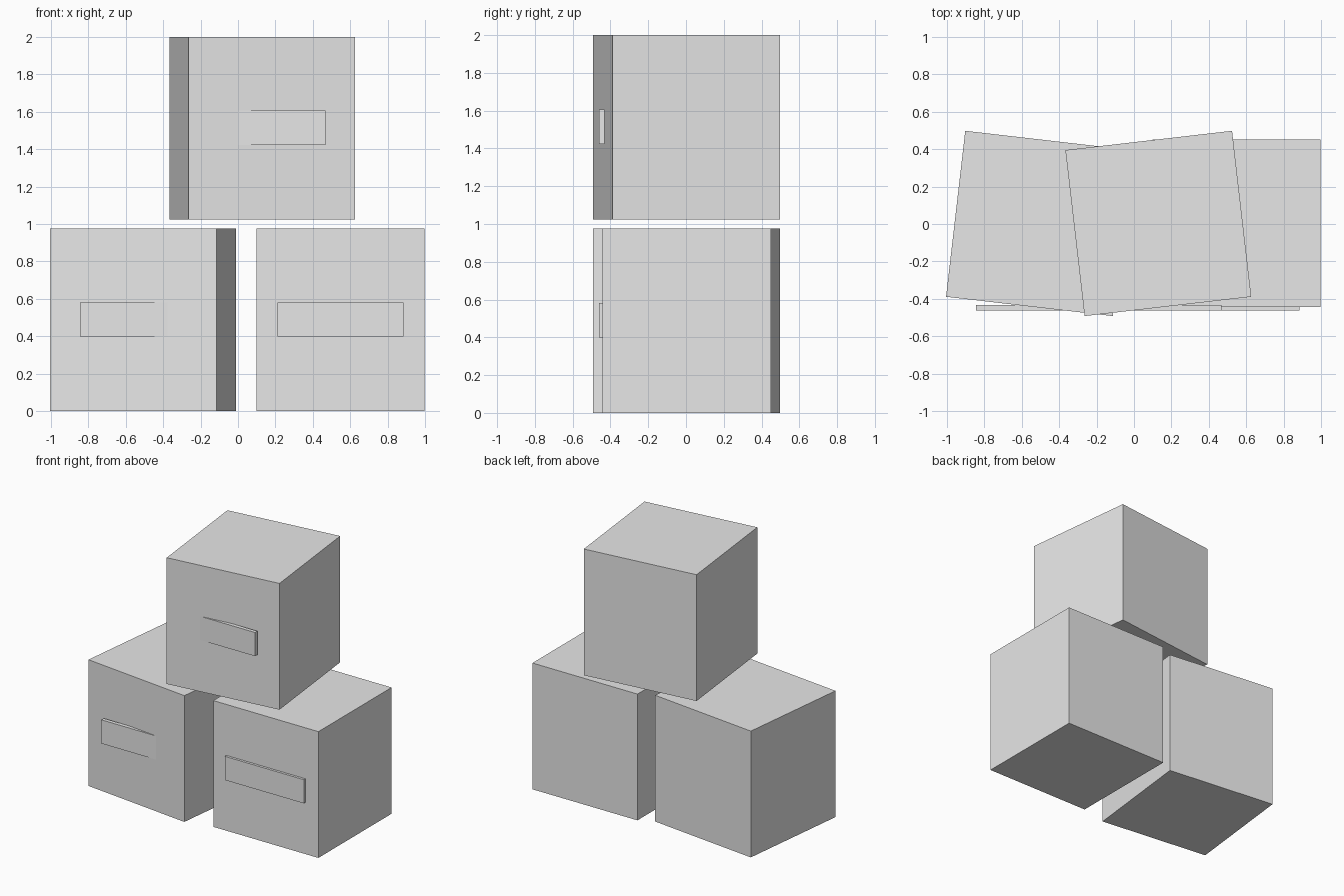
import bpy
import math

if "Cube" in bpy.data.objects:
    bpy.data.objects.remove(bpy.data.objects["Cube"])

# One plain grey for the whole model
grey = bpy.data.materials.new("plain_grey")
grey.diffuse_color = (0.8, 0.8, 0.8, 1.0)
grey.use_nodes = True
grey.node_tree.nodes["Principled BSDF"].inputs["Base Color"].default_value = grey.diffuse_color


def block(name, centre, size, turn=0.0):
    """Axis-aligned box, optionally turned about z (degrees)."""
    bpy.ops.mesh.primitive_cube_add(size=1, location=centre)
    ob = bpy.context.object
    ob.name = name
    ob.scale = size
    ob.rotation_euler.z = math.radians(turn)
    ob.data.materials.append(grey)
    return ob


# Three stacked boxes: name, x, y, base height, turn
boxes = [
    ("left_box", -0.508, 0.003, 0.0, -6.6),
    ("right_box", 0.548, 0.004, 0.0, 0.0),
    ("top_box", 0.130, 0.003, 1.025, 6.6),
]
WIDTH, DEPTH, HEIGHT = 0.897, 0.893, 0.975

for name, x, y, base, turn in boxes:
    block(name, (x, y, base + HEIGHT / 2), (WIDTH, DEPTH, HEIGHT), turn)
    # Front plate stays square to the front, so it sinks into turned boxes
    block(name + "_front_plate", (x, -0.447, base + 0.49), (0.676, 0.029, 0.183))
